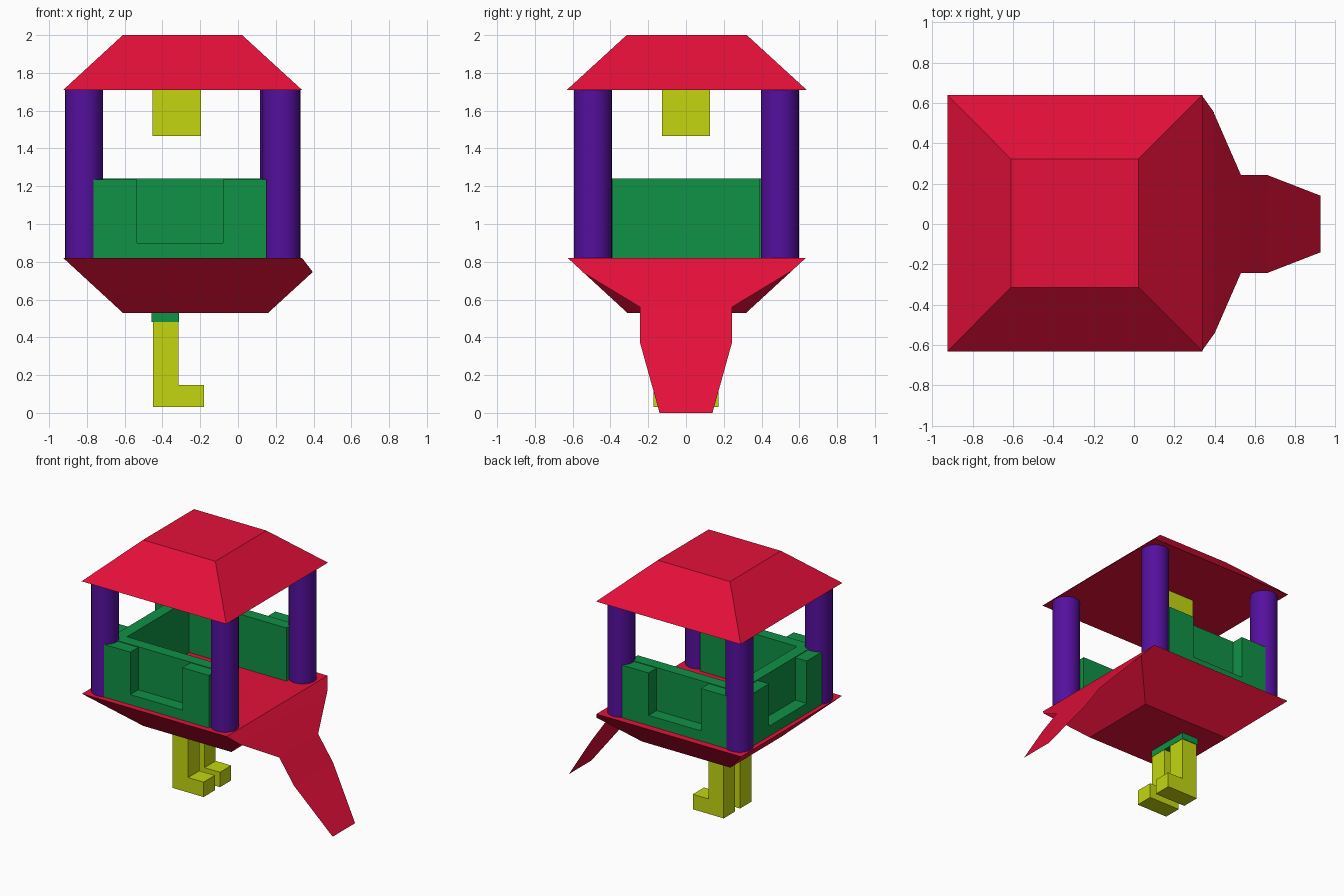
import bpy, bmesh, math
from mathutils import Matrix, Vector

if "Cube" in bpy.data.objects:
    bpy.data.objects.remove(bpy.data.objects["Cube"])


def material(name, rgb):
    m = bpy.data.materials.new(name)
    m.diffuse_color = (*rgb, 1)
    m.use_nodes = True
    m.node_tree.nodes["Principled BSDF"].inputs["Base Color"].default_value = m.diffuse_color
    return m


RED = material("red", (0.78, 0.005, 0.041))
PURPLE = material("purple", (0.09, 0.005, 0.34))
GREEN = material("green", (0.005, 0.285, 0.061))
YELLOW = material("yellow", (0.546, 0.674, 0.005))


def finish(name, bm, mat):
    me = bpy.data.meshes.new(name)
    bm.to_mesh(me)
    bm.free()
    me.materials.append(mat)
    ob = bpy.data.objects.new(name, me)
    bpy.context.collection.objects.link(ob)
    return ob


def hull(name, points, mat):
    bm = bmesh.new()
    for p in points:
        bm.verts.new(p)
    bmesh.ops.convex_hull(bm, input=bm.verts)
    bmesh.ops.dissolve_limit(bm, angle_limit=0.05, verts=bm.verts, edges=bm.edges)
    bmesh.ops.recalc_face_normals(bm, faces=bm.faces)
    return finish(name, bm, mat)


def rect(x0, x1, half_y, z, cy=0.004):
    return [(x, cy + y, z) for x in (x0, x1) for y in (-half_y, half_y)]


def box(name, x0, x1, half_y, z0, z1, mat):
    return hull(name, rect(x0, x1, half_y, z0, 0) + rect(x0, x1, half_y, z1, 0), mat)


def add_prism(bm, outline, y0, y1):
    """Extrude an x-z outline from y0 to y1."""
    face = bm.faces.new([bm.verts.new((x, y0, z)) for x, z in outline])
    new = bmesh.ops.extrude_face_region(bm, geom=[face])["geom"]
    verts = [v for v in new if isinstance(v, bmesh.types.BMVert)]
    bmesh.ops.translate(bm, vec=(0, y1 - y0, 0), verts=verts)
    bmesh.ops.recalc_face_normals(bm, faces=bm.faces)


# Roof: closed truncated pyramid
hull("roof", rect(-0.925, 0.339, 0.635, 1.71) + rect(-0.61, 0.022, 0.318, 2.0), RED)

# Base: inverted truncated pyramid, bevelled where the slide starts
hull("base", rect(-0.925, 0.339, 0.63, 0.82) + rect(0.396, 0.396, 0.55, 0.746)[:2]
     + rect(-0.61, 0.16, 0.315, 0.53), RED)

# Slide: single flat sheet tapering down to the ground
bm = bmesh.new()
side = [(0.396, 0.55, 0.746), (0.53, 0.243, 0.56), (0.66, 0.243, 0.37), (0.925, 0.14, 0.0)]
rows = [(bm.verts.new((x, -y, z)), bm.verts.new((x, y, z))) for x, y, z in side]
for a, b in zip(rows, rows[1:]):
    bm.faces.new((a[0], b[0], b[1], a[1]))
finish("slide", bm, RED)

# Corner posts
for label, x, y in (("front_left", -0.815, -0.493), ("back_left", -0.815, 0.497),
                    ("front_right", 0.23, -0.493), ("back_right", 0.217, 0.497)):
    bpy.ops.mesh.primitive_cylinder_add(vertices=32, radius=0.1, depth=0.89,
                                        location=(x, y, 1.265))
    post = bpy.context.object
    post.name = label + "_post"
    post.data.materials.append(PURPLE)
    bpy.ops.object.shade_smooth_by_angle(angle=math.radians(40))


# Walls: full-height slab with an outer U-shaped frame around a recess
def wall(name, loc, angle, half, notch):
    bm = bmesh.new()
    add_prism(bm, [(-half, 0.82), (half, 0.82), (half, 1.235), (notch, 1.235),
                   (notch, 0.9), (-notch, 0.9), (-notch, 1.235), (-half, 1.235)], 0, 0.1)
    add_prism(bm, [(-half, 0.82), (half, 0.82), (half, 1.24), (-half, 1.24)], 0.1, 0.192)
    bm.transform(Matrix.Translation(Vector(loc)) @ Matrix.Rotation(angle, 4, "Z"))
    finish(name, bm, GREEN)


wall("front_wall", (-0.307, -0.58, 0), 0, 0.458, 0.228)
wall("back_wall", (-0.307, 0.58, 0), math.pi, 0.458, 0.228)
wall("left_wall", (-0.89, 0, 0), -math.pi / 2, 0.46, 0.235)

# Hanging block under the roof
box("hanging_block", -0.453, -0.197, 0.128, 1.465, 1.71, YELLOW)

# Legs with feet, and the band joining them to the base
box("leg_band", -0.458, -0.313, 0.177, 0.48, 0.53, GREEN)
for label, y0 in (("front", -0.172), ("back", 0.032)):
    bm = bmesh.new()
    add_prism(bm, [(-0.45, 0.03), (-0.18, 0.03), (-0.18, 0.148), (-0.315, 0.148),
                   (-0.315, 0.5), (-0.45, 0.5)], y0, y0 + 0.14)
    finish(label + "_leg", bm, YELLOW)
